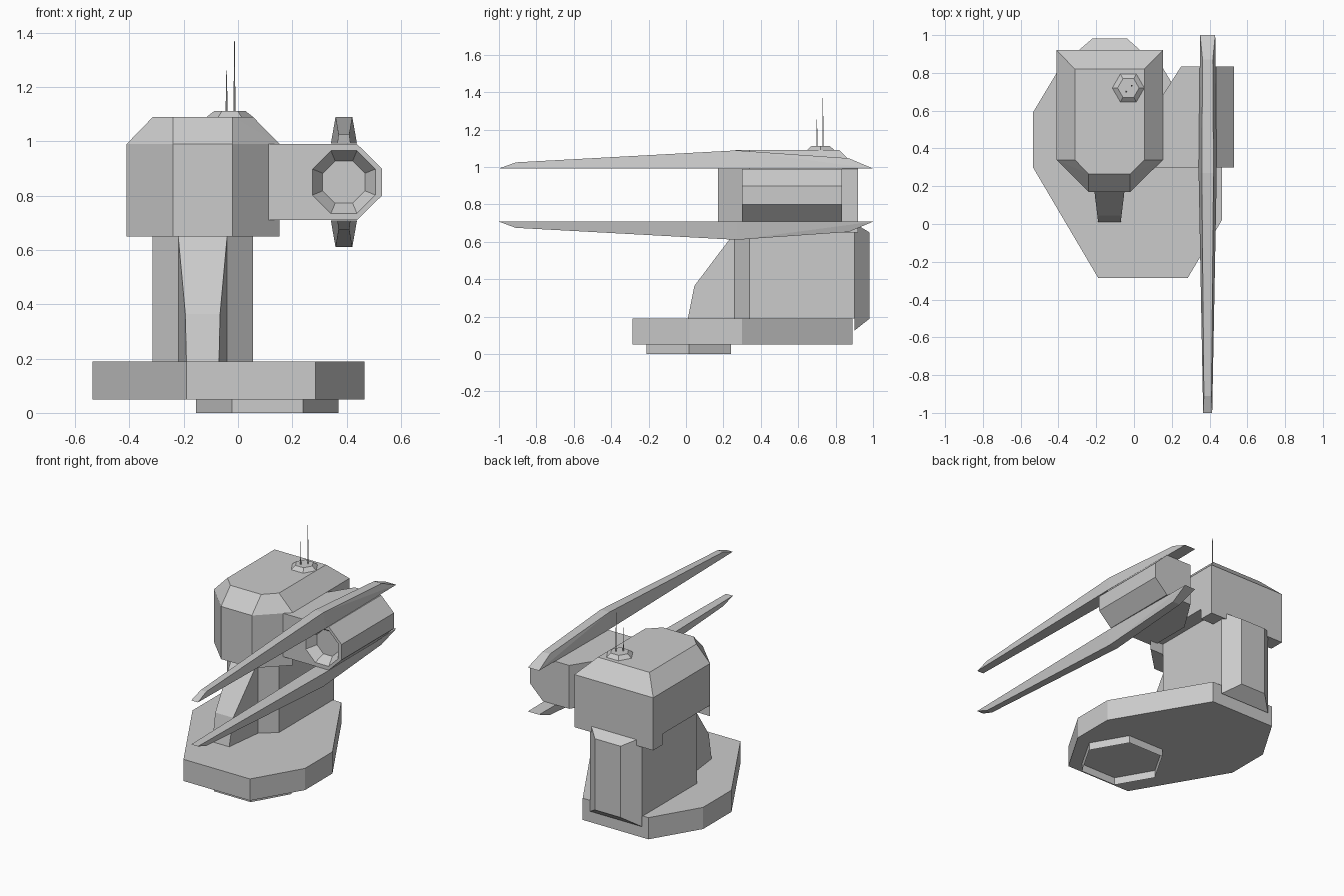
import bpy, bmesh, math

if "Cube" in bpy.data.objects:
    bpy.data.objects.remove(bpy.data.objects["Cube"])


def finish(name, bm):
    bmesh.ops.recalc_face_normals(bm, faces=bm.faces)
    mesh = bpy.data.meshes.new(name)
    bm.to_mesh(mesh)
    bm.free()
    ob = bpy.data.objects.new(name, mesh)
    bpy.context.collection.objects.link(ob)
    return ob


def hull(name, pts):
    """Convex solid around the given points, flat faces merged."""
    bm = bmesh.new()
    for p in pts:
        bm.verts.new(p)
    res = bmesh.ops.convex_hull(bm, input=bm.verts)
    inside = [g for g in res["geom_interior"] if isinstance(g, bmesh.types.BMVert)]
    if inside:
        bmesh.ops.delete(bm, geom=inside, context='VERTS')
    bmesh.ops.dissolve_limit(bm, angle_limit=0.01, verts=bm.verts, edges=bm.edges)
    return finish(name, bm)


def level(outline, z):
    return [(x, y, z) for x, y in outline]


def prism(name, outline, z0, z1):
    return hull(name, level(outline, z0) + level(outline, z1))


def ring(cx, cy, r, n, turn=0.0):
    return [(cx + r * math.cos(turn + math.tau * i / n),
             cy + r * math.sin(turn + math.tau * i / n)) for i in range(n)]


# Base plate
prism("base_plate", [(-0.19, -0.285), (0.285, -0.285), (0.465, 0.02), (0.465, 0.30),
                     (0.115, 0.89), (-0.355, 0.89), (-0.535, 0.59), (-0.535, 0.30)], 0.05, 0.19)

# Open hexagonal foot ring under the base
bm = bmesh.new()
hexagon = ring(0.108, 0.015, 0.262, 6)
low = [bm.verts.new(p) for p in level(hexagon, 0)]
top = [bm.verts.new(p) for p in level(hexagon, 0.05)]
for i in range(6):
    j = (i + 1) % 6
    bm.faces.new((low[i], low[j], top[j], top[i]))
finish("foot_ring", bm)

# Pillar with chamfered front corners
prism("pillar", [(-0.22, 0.26), (-0.04, 0.26), (0.055, 0.34), (0.055, 0.90),
                 (-0.315, 0.90), (-0.315, 0.34)], 0.19, 0.73)

# Bevelled panel on the back of the pillar
hull("back_panel",
     [(x, 0.90, z) for x in (-0.315, 0.055) for z in (0.125, 0.70)] +
     [(x, 0.982, z) for x in (-0.22, -0.037) for z in (0.19, 0.65)])

# Tapered buttress on the front of the pillar
hull("front_buttress",
     [(-0.13 + s * w, y, z) for s in (-1, 1)
      for w, y, z in ((0.09, 0.26, 0.19), (0.06, 0.01, 0.19),
                      (0.064, 0.045, 0.365), (0.09, 0.26, 0.65))])

# Head: body with sloped roof, plus lower skirts front and back
nose = [(-0.41, 0.34), (-0.24, 0.17), (-0.02, 0.17), (0.153, 0.34)]
head = nose + [(0.153, 0.92), (-0.41, 0.92)]
roof = [(-0.313, 0.34), (-0.24, 0.265), (-0.02, 0.265), (0.055, 0.34),
        (0.055, 0.82), (-0.313, 0.82)]
hull("head", level(head, 0.72) + level(head, 0.99) + level(roof, 1.09))
prism("head_front_skirt", nose, 0.65, 0.72)
prism("head_back_skirt", [(-0.41, 0.82), (0.153, 0.82), (0.153, 0.92), (-0.41, 0.92)], 0.65, 0.72)

# Weapon pod on the side of the head
CX, CZ = 0.39, 0.85
tip = [(0.438, 0.99), (0.53, 0.90), (0.53, 0.80), (0.438, 0.71)]
pod = hull("side_pod",
           [(x, y, z) for x, z in tip for y in (0.30, 0.835)] +
           [(x, y, z) for z in (0.71, 0.99)
            for x, y in ((0.10, 0.30), (0.10, 0.60), (0.25, 0.835))])

# Tapered octagonal recess in the front of the pod
k = 1 / math.cos(math.pi / 8)
cutter = hull("recess_cutter",
              [(x, y, z) for r, y in ((0.122, 0.29), (0.078, 0.36))
               for x, z in ring(CX, CZ, r * k, 8, math.pi / 8)])
cutter.hide_render = True
mod = pod.modifiers.new("recess", 'BOOLEAN')
mod.object = cutter
mod.operation = 'DIFFERENCE'
mod.solver = 'EXACT'
bpy.context.view_layer.objects.active = pod
bpy.ops.object.modifier_apply(modifier=mod.name)
bpy.data.objects.remove(cutter)

# Long blades above and below the pod: (y, half width, height off the pod)
stations = [(-1.0, 0.024, 0), (0.27, 0.048, 0), (1.0, 0.04, 0), (-0.91, 0.02, 0.033),
            (0.27, 0.031, 0.097), (0.87, 0.027, 0.055)]
for side, name in ((1, "upper_blade"), (-1, "lower_blade")):
    hull(name, [(CX + s * w, y, CZ + side * (0.142 + h))
                for s in (-1, 1) for y, w, h in stations])

# Antenna mount and two thin aerials on the roof
hull("antenna_mount", level(ring(-0.03, 0.72, 0.085, 6), 1.09) +
     level(ring(-0.03, 0.72, 0.057, 6), 1.112))
for name, x, y, z in (("tall_antenna", -0.013, 0.732, 1.37), ("short_antenna", -0.042, 0.70, 1.26)):
    hull(name, level(ring(x, y, 0.004, 6), 1.10) + level(ring(x, y, 0.001, 6), z))
